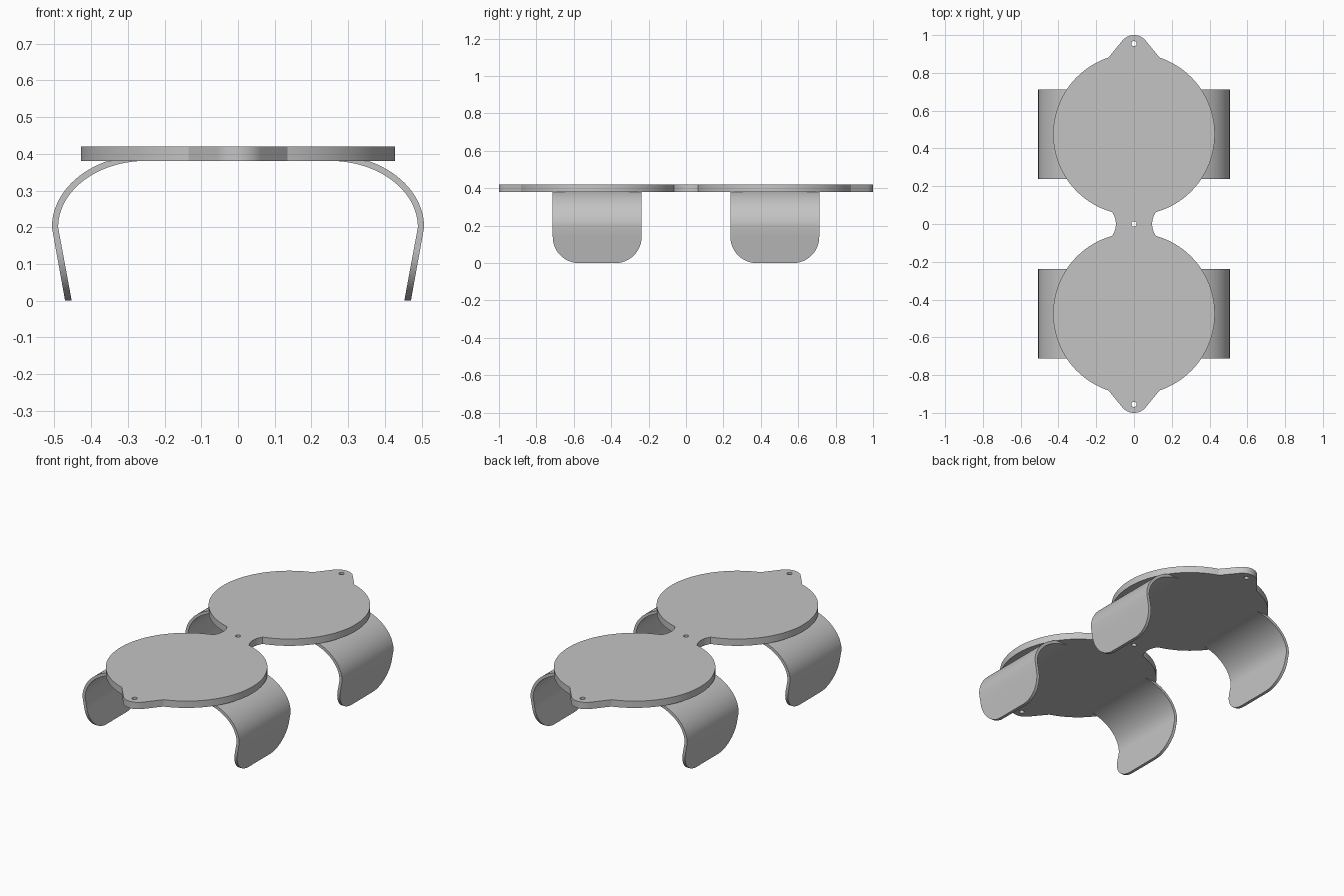
import bpy, bmesh
from math import sin, cos, radians, sqrt, pi

if "Cube" in bpy.data.objects:
    bpy.data.objects.remove(bpy.data.objects["Cube"], do_unlink=True)

grey = bpy.data.materials.new("light_grey")
grey.use_nodes = True
grey.diffuse_color = (0.55, 0.55, 0.55, 1)
bsdf = next(n for n in grey.node_tree.nodes if n.type == 'BSDF_PRINCIPLED')
bsdf.inputs["Base Color"].default_value = grey.diffuse_color

DISC_Y, DISC_R = 0.475, 0.428
PLATE_Z, PLATE_T = 0.38, 0.04


def make_object(name, bm):
    bmesh.ops.recalc_face_normals(bm, faces=bm.faces)
    mesh = bpy.data.meshes.new(name)
    bm.to_mesh(mesh)
    bm.free()
    mesh.materials.append(grey)
    ob = bpy.data.objects.new(name, mesh)
    bpy.context.collection.objects.link(ob)
    return ob


def smooth(ob):
    bpy.ops.object.select_all(action='DESELECT')
    ob.select_set(True)
    bpy.context.view_layer.objects.active = ob
    bpy.ops.object.shade_smooth_by_angle(angle=radians(30))


def arc(cy, r, a0, a1, n):
    angles = [radians(a0 + (a1 - a0) * i / n) for i in range(n + 1)]
    return [(r * cos(a), cy + r * sin(a)) for a in angles]


# Plate outline: one quarter (waist, disc, end tab), then mirrored
disc = arc(DISC_Y, DISC_R, -74.3, 71.6, 48)
nx, ny = disc[0]
waist = [(0.096 + (nx - 0.096) * (i / 8) ** 2, ny * i / 8) for i in range(8)]
quarter = waist + disc + arc(0.92, 0.08, 39, 90, 10)
right_side = [(x, -y) for x, y in reversed(quarter[1:])] + quarter
outline = right_side + [(-x, y) for x, y in reversed(right_side[1:-1])]

bm = bmesh.new()
face = bm.faces.new([bm.verts.new((x, y, PLATE_Z)) for x, y in outline])
top = bmesh.ops.extrude_face_region(bm, geom=[face])["geom"]
bmesh.ops.translate(bm, vec=(0, 0, PLATE_T),
                    verts=[v for v in top if isinstance(v, bmesh.types.BMVert)])
plate = make_object("double_disc_plate", bm)

# Three small pin holes along the centre line
for y in (-0.955, 0, 0.955):
    bm = bmesh.new()
    bmesh.ops.create_cone(bm, cap_ends=True, segments=20, radius1=0.014,
                          radius2=0.014, depth=0.2)
    bmesh.ops.translate(bm, vec=(0, y, PLATE_Z), verts=bm.verts)
    cutter = make_object("hole_cutter", bm)
    cutter.hide_render = True
    mod = plate.modifiers.new("hole", 'BOOLEAN')
    mod.operation, mod.solver, mod.object = 'DIFFERENCE', 'EXACT', cutter
    bpy.context.view_layer.objects.active = plate
    bpy.ops.object.modifier_apply(modifier=mod.name)
    bpy.data.objects.remove(cutter, do_unlink=True)
smooth(plate)

# Curved clips: (inner, outer) stations up the straight leg, then over the bend
BEND_Z, HALF_W, CORNER = 0.2, 0.2375, 0.14
stations = []
for i in range(13):
    z = CORNER * (1 - cos(pi / 2 * i / 12))
    t = z / BEND_Z
    stations.append(((0.453 + 0.037 * t, z), (0.471 + 0.036 * t, z)))
for i in range(25):
    a = pi / 2 * i / 24
    stations.append(((0.25 + 0.24 * cos(a), BEND_Z + 0.181 * sin(a)),
                     (0.25 + 0.257 * cos(a), BEND_Z + 0.198 * sin(a))))


def half_width(z):
    # Rounded lower corners
    if z >= CORNER:
        return HALF_W
    return HALF_W - CORNER + sqrt(CORNER ** 2 - (CORNER - z) ** 2)


def make_clip(name, side, cy):
    bm = bmesh.new()
    rows = []
    for (xi, zi), (xo, zo) in stations:
        wi, wo = half_width(zi), half_width(zo)
        rows.append([bm.verts.new((side * x, cy + y, z)) for x, y, z in
                     ((xi, -wi, zi), (xi, wi, zi), (xo, wo, zo), (xo, -wo, zo))])
    for a, b in zip(rows, rows[1:]):
        for k in range(4):
            m = (k + 1) % 4
            bm.faces.new((a[k], a[m], b[m], b[k]))
    bm.faces.new(rows[0])
    bm.faces.new(rows[-1])
    smooth(make_object(name, bm))


for end, cy in (("front", -DISC_Y), ("back", DISC_Y)):
    for label, side in (("left", 1), ("right", -1)):
        make_clip(f"{end}_{label}_clip", side, cy)
